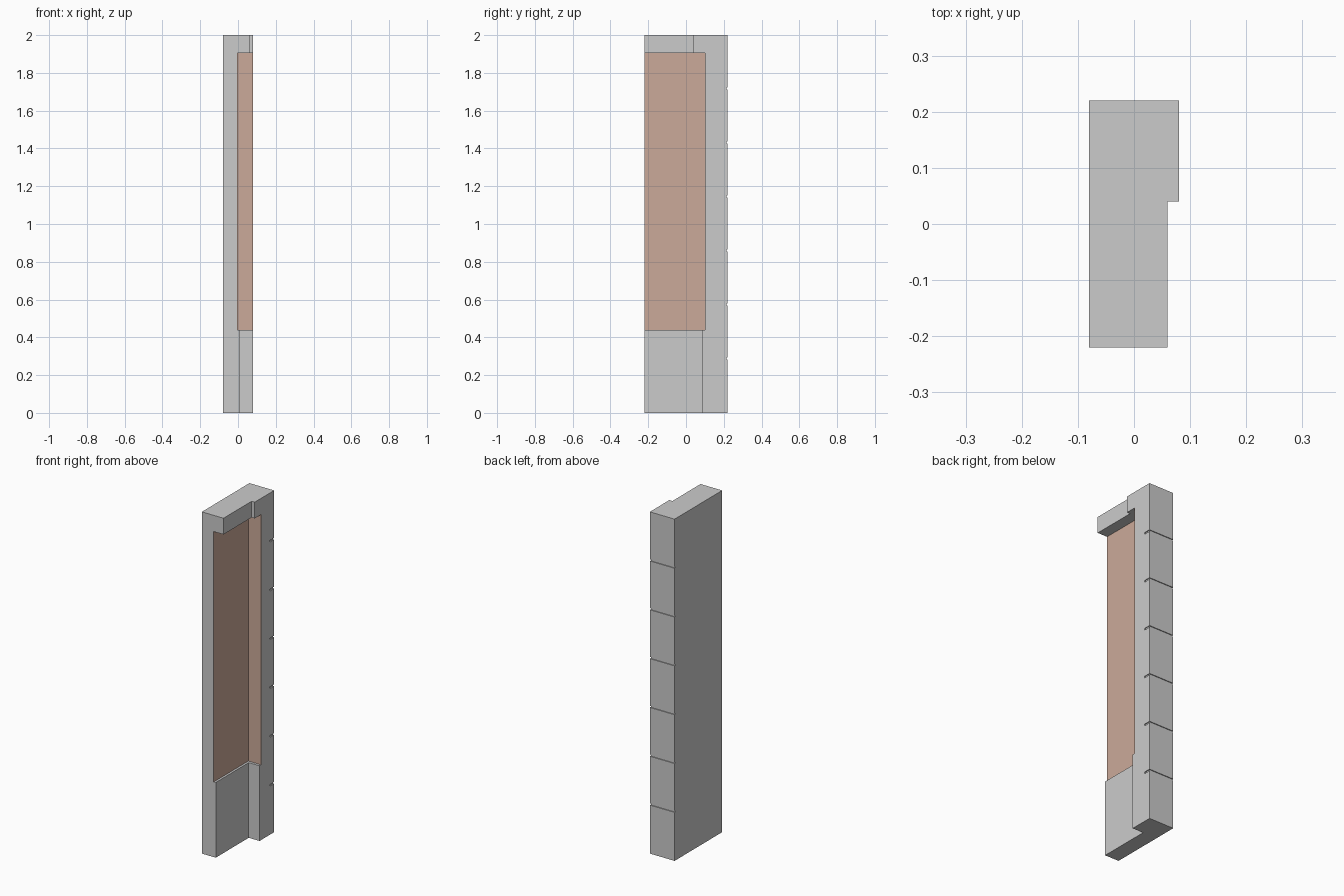
import bpy, bmesh

if "Cube" in bpy.data.objects:
    bpy.data.objects.remove(bpy.data.objects["Cube"])


def box(name, x0, x1, y0, y1, z0, z1):
    bm = bmesh.new()
    bmesh.ops.create_cube(bm, size=1)
    for v in bm.verts:
        v.co = ((x0 + x1) / 2 + v.co.x * (x1 - x0),
                (y0 + y1) / 2 + v.co.y * (y1 - y0),
                (z0 + z1) / 2 + v.co.z * (z1 - z0))
    me = bpy.data.meshes.new(name)
    bm.to_mesh(me)
    bm.free()
    ob = bpy.data.objects.new(name, me)
    bpy.context.collection.objects.link(ob)
    return ob


def cut(target, *bounds):
    cutter = box("cutter", *bounds)
    cutter.hide_render = True
    mod = target.modifiers.new("cut", 'BOOLEAN')
    mod.operation = 'DIFFERENCE'
    mod.solver = 'EXACT'
    mod.object = cutter
    bpy.context.view_layer.objects.active = target
    bpy.ops.object.modifier_apply(modifier=mod.name)
    bpy.data.objects.remove(cutter)


# Wall post with stepped lintel, recess and sill
Z_SILL, Z_LINTEL = 0.44, 1.905
post = box("wall_post", -0.08, 0.08, -0.22, 0.22, 0, 2)
cut(post, 0.06, 0.2, -0.3, 0.04, Z_LINTEL - 0.05, 2.1)
cut(post, 0.01, 0.2, -0.3, 0.085, -0.1, Z_SILL + 0.05)
cut(post, -0.005, 0.2, -0.3, 0.102, Z_SILL, Z_LINTEL)

# Shallow joint grooves wrapping the back and right edge
for i in range(1, 7):
    z = 2 * i / 7 + 0.003
    cut(post, -0.1, 0.1, 0.215, 0.3, z - 0.005, z + 0.005)
    cut(post, 0.075, 0.1, 0.18, 0.3, z - 0.005, z + 0.005)

# Coloured lining on the two recess walls
mat = bpy.data.materials.new("clay")
mat.diffuse_color = (0.60, 0.40, 0.32, 1)
mat.use_nodes = True
mat.node_tree.nodes["Principled BSDF"].inputs["Base Color"].default_value = mat.diffuse_color
for part in (box("recess_back_panel", -0.005, -0.003, -0.22, 0.102, Z_SILL, Z_LINTEL),
             box("recess_side_panel", -0.003, 0.08, 0.10, 0.102, Z_SILL, Z_LINTEL)):
    part.data.materials.append(mat)
